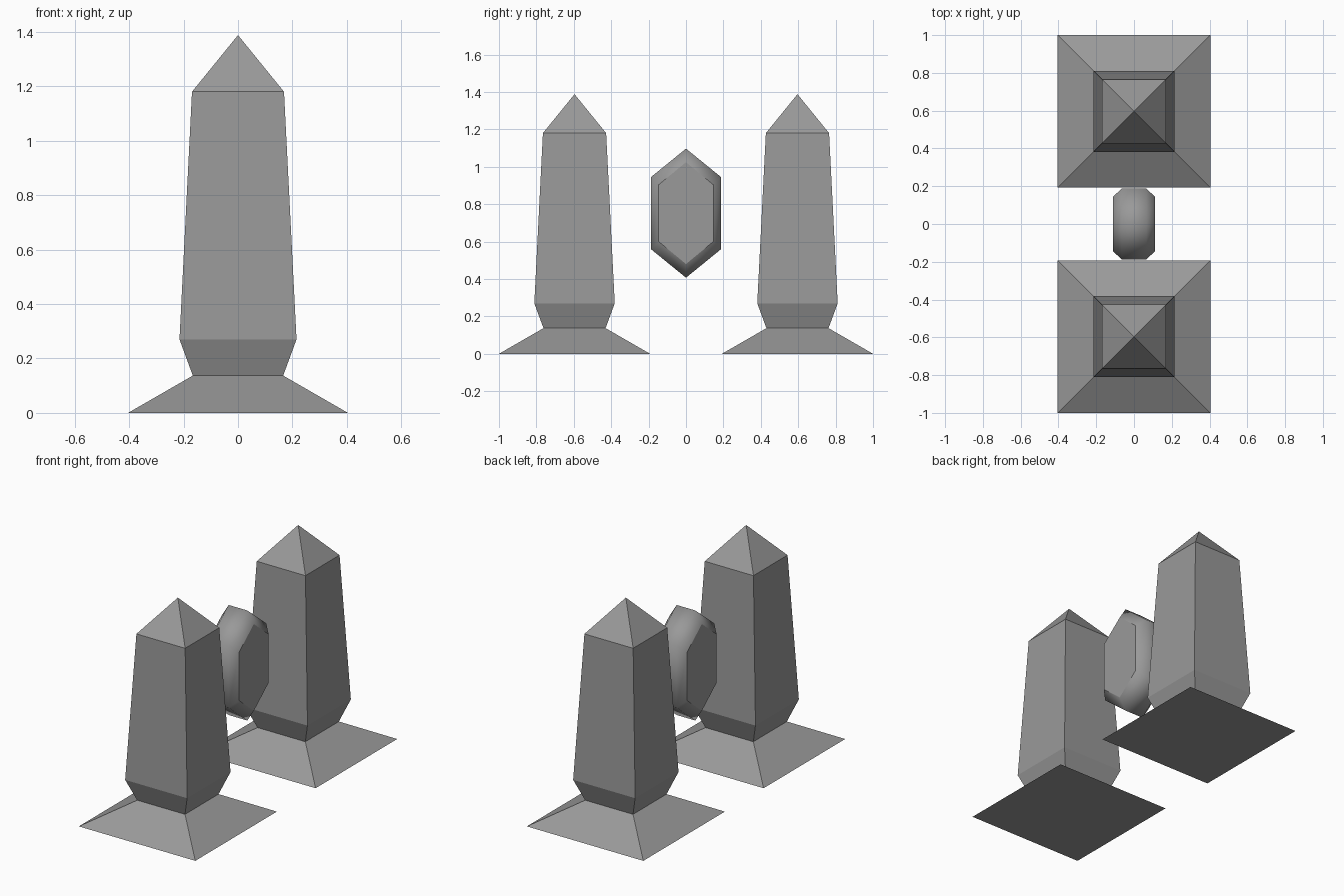
import bpy, bmesh

if "Cube" in bpy.data.objects:
    bpy.data.objects.remove(bpy.data.objects["Cube"])

stone = bpy.data.materials.new("dark_stone")
stone.diffuse_color = (0.32, 0.32, 0.32, 1)
stone.use_nodes = True
stone.node_tree.nodes["Principled BSDF"].inputs["Base Color"].default_value = stone.diffuse_color


def loft(name, rings, apex=None):
    """Skin a stack of vertex rings, capping the ends or closing to an apex."""
    bm = bmesh.new()
    loops = [[bm.verts.new(p) for p in ring] for ring in rings]
    n = len(loops[0])
    for a, b in zip(loops, loops[1:]):
        for i in range(n):
            j = (i + 1) % n
            bm.faces.new((a[i], a[j], b[j], b[i]))
    bm.faces.new(loops[0][::-1])
    if apex:
        tip = bm.verts.new(apex)
        for i in range(n):
            bm.faces.new((loops[-1][i], loops[-1][(i + 1) % n], tip))
    else:
        bm.faces.new(loops[-1])
    bmesh.ops.recalc_face_normals(bm, faces=bm.faces)
    mesh = bpy.data.meshes.new(name)
    bm.to_mesh(mesh)
    bm.free()
    mesh.materials.append(stone)
    obj = bpy.data.objects.new(name, mesh)
    bpy.context.collection.objects.link(obj)
    return obj


# Obelisks: (half width, height) of each square section
PROFILE = [(0.404, 0.0), (0.166, 0.137), (0.215, 0.27), (0.169, 1.18)]
for name, y in (("front_obelisk", -0.596), ("back_obelisk", 0.596)):
    rings = [[(sx * w, sy * w, z) for sx, sy in ((-1, -1), (1, -1), (1, 1), (-1, 1))]
             for w, z in PROFILE]
    loft(name, rings, apex=(0, 0, 1.388)).location.y = y


# Floating hexagonal crystal: (x, half width, shoulder height, tip height)
def hexagon(x, w, shoulder, tip):
    return [(x, 0, tip), (x, w, shoulder), (x, w, -shoulder),
            (x, 0, -tip), (x, -w, -shoulder), (x, -w, shoulder)]


SECTIONS = [(-0.11, 0.146, 0.152, 0.272), (-0.065, 0.187, 0.193, 0.345),
            (0.065, 0.187, 0.193, 0.345), (0.11, 0.146, 0.152, 0.272)]
crystal = loft("crystal", [hexagon(*s) for s in SECTIONS])
crystal.location.z = 0.752

# Smooth rim around two flat, sharp-edged faces
for poly in crystal.data.polygons:
    poly.use_smooth = len(poly.vertices) == 4
